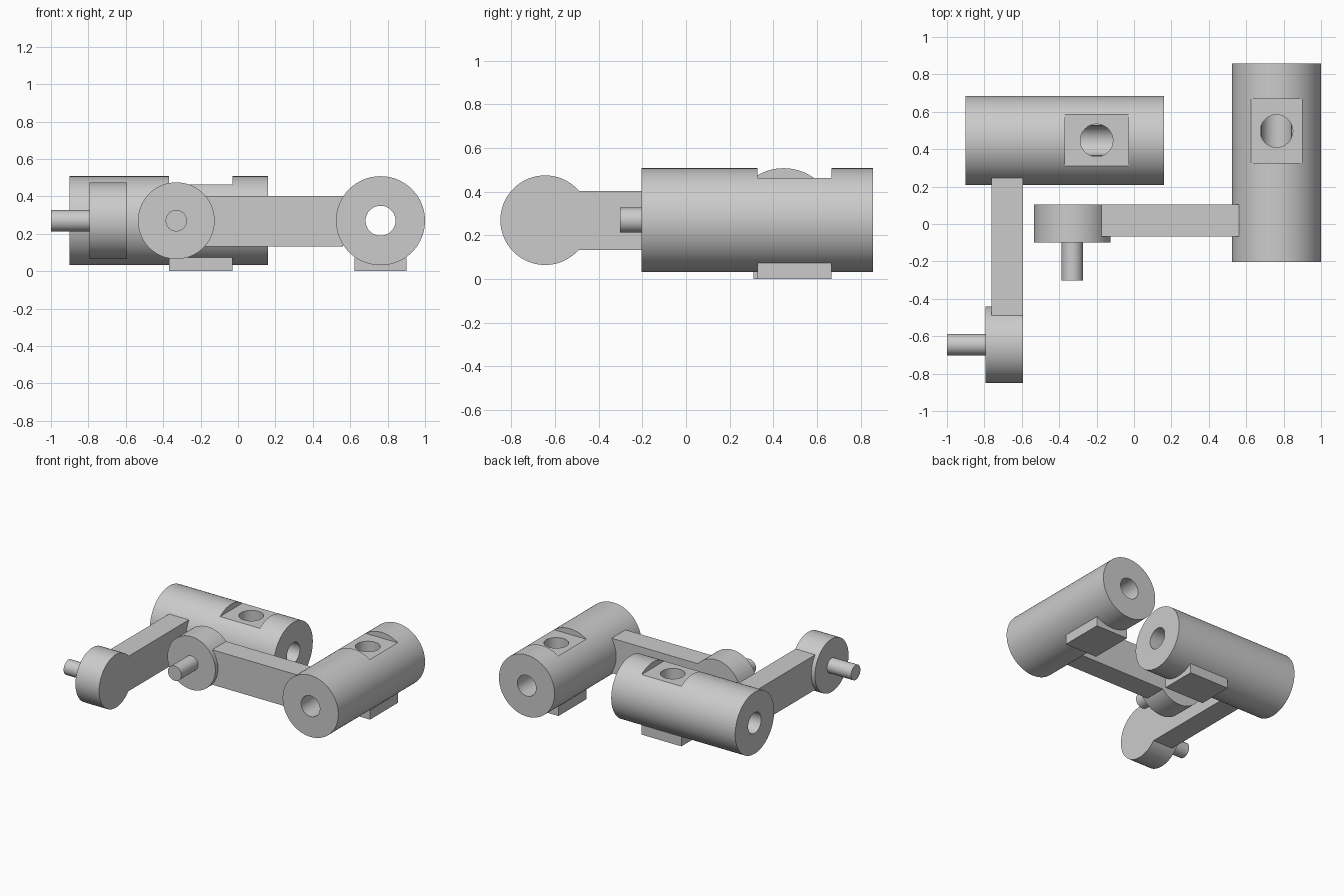
import bpy
from math import pi
from mathutils import Vector

cube = bpy.data.objects.get("Cube")
if cube:
    bpy.data.objects.remove(cube, do_unlink=True)

grey = bpy.data.materials.new("plain grey")
grey.use_nodes = True
GREY = (0.6, 0.6, 0.6, 1)
grey.diffuse_color = GREY
grey.node_tree.nodes["Principled BSDF"].inputs["Base Color"].default_value = GREY

AXIS_Z = 0.27


def finish(ob, name):
    ob.name = name
    ob.data.materials.append(grey)
    return ob


def build_unit(label, along_y, start, centre):
    """One barrel with its crank; u runs along the barrel, v across it."""

    def world(u, v, z):
        u, v = start + u, centre + v
        return Vector((v, u, z) if along_y else (u, v, z))

    def box(name, us, vs, zs):
        a, b = world(us[0], vs[0], zs[0]), world(us[1], vs[1], zs[1])
        bpy.ops.mesh.primitive_cube_add(size=1, location=(a + b) / 2)
        ob = bpy.context.object
        ob.scale = b - a
        bpy.ops.object.transform_apply(location=False, rotation=False, scale=True)
        return finish(ob, f"{label}_{name}")

    def rod(name, radius, us, v=0):
        turn = (pi / 2, 0, 0) if along_y else (0, pi / 2, 0)
        bpy.ops.mesh.primitive_cylinder_add(
            vertices=96, radius=radius, depth=us[1] - us[0],
            location=world(sum(us) / 2, v, AXIS_Z), rotation=turn)
        return finish(bpy.context.object, f"{label}_{name}")

    def smooth(ob):
        bpy.ops.object.select_all(action="DESELECT")
        ob.select_set(True)
        bpy.context.view_layer.objects.active = ob
        bpy.ops.object.shade_smooth_by_angle(angle=pi / 6)

    def cut(ob, cutter):
        mod = ob.modifiers.new("cut", "BOOLEAN")
        mod.operation, mod.solver, mod.object = "DIFFERENCE", "EXACT", cutter
        bpy.context.view_layer.objects.active = ob
        bpy.ops.object.modifier_apply(modifier=mod.name)
        bpy.data.objects.remove(cutter, do_unlink=True)

    pad_u, pad_v = (0.53, 0.87), (-0.138, 0.138)

    # Barrel with through bore, flat notch and vertical port
    barrel = rod("barrel", 0.238, (0, 1.06))
    cut(barrel, rod("bore_cutter", 0.08, (-0.1, 1.2)))
    cut(barrel, box("notch_cutter", pad_u, pad_v, (0.464, 0.6)))
    bpy.ops.mesh.primitive_cylinder_add(
        vertices=64, radius=0.087, depth=0.33,
        location=world(0.7, 0, AXIS_Z + 0.165))
    cut(barrel, finish(bpy.context.object, f"{label}_port_cutter"))
    smooth(barrel)

    # Foot block under the barrel
    box("foot", pad_u, pad_v, (0, 0.074))

    # Crank arm, round end and pin
    box("arm", (0.137, 0.307), (-0.94, -0.2), (0.133, 0.403))
    smooth(rod("disc", 0.205, (0.105, 0.307), -1.092))
    smooth(rod("pin", 0.057, (-0.1, 0.11), -1.092))


build_unit("left", True, -0.203, 0.762)
build_unit("right", False, -0.9, 0.447)
